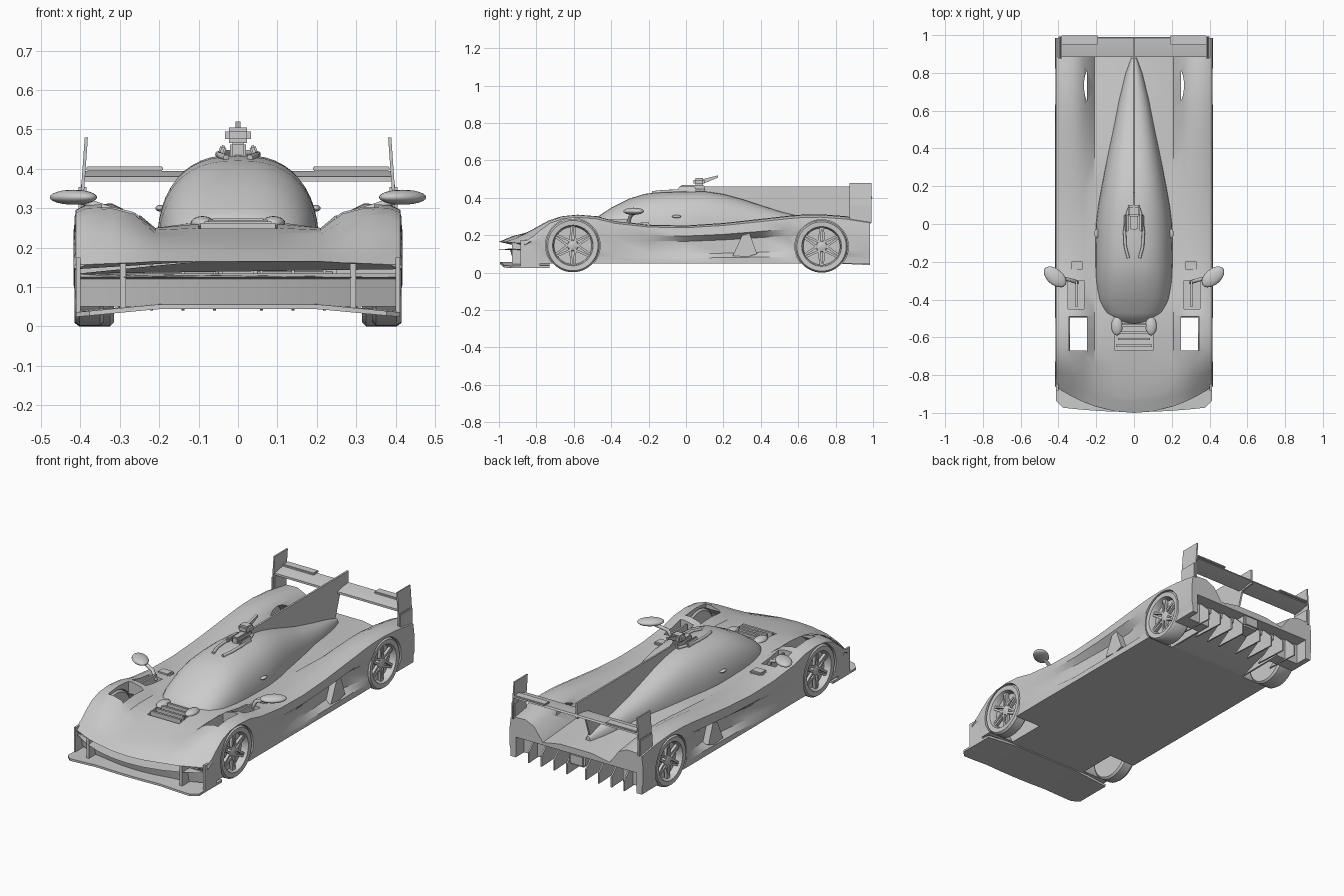
import bpy, bmesh, math
from mathutils import Vector, Matrix

cube = bpy.data.objects.get("Cube")
if cube:
    bpy.data.objects.remove(cube, do_unlink=True)

grey = bpy.data.materials.new("plain_grey")
grey.use_nodes = True
grey.diffuse_color = (0.6, 0.6, 0.6, 1)
for node in grey.node_tree.nodes:
    if node.type == 'BSDF_PRINCIPLED':
        node.inputs["Base Color"].default_value = grey.diffuse_color


def finish(name, bm, angle=35):
    bmesh.ops.recalc_face_normals(bm, faces=bm.faces)
    me = bpy.data.meshes.new(name)
    bm.to_mesh(me)
    bm.free()
    me.materials.append(grey)
    me.shade_smooth()
    me.set_sharp_from_angle(angle=math.radians(angle))
    ob = bpy.data.objects.new(name, me)
    bpy.context.scene.collection.objects.link(ob)
    return ob


def loft(name, rings, angle=35):
    """Skin closed rings of equal length and cap both ends."""
    bm = bmesh.new()
    rows = [[bm.verts.new(p) for p in ring] for ring in rings]
    n = len(rows[0])
    for a, b in zip(rows, rows[1:]):
        for i in range(n):
            j = (i + 1) % n
            bm.faces.new((a[i], a[j], b[j], b[i]))
    bm.faces.new(rows[0])
    bm.faces.new(rows[-1])
    return finish(name, bm, angle)


def plate(name, outline, x0, x1):
    """Extrude a (y, z) outline from x0 to x1."""
    return loft(name, [[(x, y, z) for y, z in outline] for x in (x0, x1)])


def box(name, lo, hi, rot=(0, 0, 0), bevel=0.0):
    lo, hi = Vector(lo), Vector(hi)
    bm = bmesh.new()
    bmesh.ops.create_cube(bm, size=1, matrix=Matrix.Diagonal((*(hi - lo), 1)))
    if bevel:
        bmesh.ops.bevel(bm, geom=bm.edges[:], offset=bevel, segments=2, affect='EDGES')
    ob = finish(name, bm)
    ob.location = (lo + hi) / 2
    ob.rotation_euler = rot
    return ob


def sided_box(name, s, lo, hi, **kw):
    """Box given for the left side, mirrored to the right when s is -1."""
    xs = sorted((s * lo[0], s * hi[0]))
    return box(name, (xs[0], *lo[1:]), (xs[1], *hi[1:]), **kw)


def lathe(name, profile, y, z, s, steps=48):
    """Turn an (x, radius) profile about a wheel axle."""
    turn = [2 * math.pi * i / steps for i in range(steps)]
    return loft(name, [[(s * x, y + r * math.cos(a), z + r * math.sin(a)) for a in turn]
                       for x, r in profile])


def blob(name, loc, scale, rot=0):
    bm = bmesh.new()
    bmesh.ops.create_uvsphere(bm, u_segments=24, v_segments=12, radius=1,
                              matrix=Matrix.Diagonal((*scale, 1)))
    ob = finish(name, bm, 80)
    ob.location, ob.rotation_euler = loc, (0, 0, rot)
    return ob


def tube(name, path, radius):
    cu = bpy.data.curves.new(name, 'CURVE')
    cu.dimensions, cu.bevel_depth, cu.use_fill_caps = '3D', radius, True
    sp = cu.splines.new('POLY')
    sp.points.add(len(path) - 1)
    for pt, co in zip(sp.points, path):
        pt.co = (*co, 1)
    cu.materials.append(grey)
    ob = bpy.data.objects.new(name, cu)
    bpy.context.scene.collection.objects.link(ob)


def cut(target, cutters):
    for c in cutters:
        m = target.modifiers.new("cut", 'BOOLEAN')
        m.operation, m.solver, m.object = 'DIFFERENCE', 'EXACT', c
    bpy.context.view_layer.update()
    dg = bpy.context.evaluated_depsgraph_get()
    me = bpy.data.meshes.new_from_object(target.evaluated_get(dg))
    target.modifiers.clear()
    target.data = me
    me.shade_smooth()
    me.set_sharp_from_angle(angle=math.radians(35))
    for c in cutters:
        bpy.data.objects.remove(c, do_unlink=True)


# Main body: y, centre height, valley height, fender height, underside, waist half width
stations = [
    (-1.0, .165, .165, .16, .125, .41), (-.94, .19, .185, .19, .12, .41),
    (-.92, .197, .193, .2, .05, .41), (-.85, .215, .215, .235, .05, .415),
    (-.75, .235, .235, .278, .05, .418), (-.66, .25, .245, .303, .05, .418),
    (-.58, .26, .25, .311, .05, .418), (-.48, .265, .25, .303, .05, .418),
    (-.38, .26, .25, .277, .05, .415), (-.2, .25, .245, .256, .05, .405),
    (0, .25, .24, .252, .05, .39), (.2, .25, .235, .265, .05, .375),
    (.4, .24, .225, .287, .05, .37), (.54, .235, .215, .303, .05, .4),
    (.62, .23, .21, .31, .05, .418), (.72, .22, .2, .312, .05, .418),
    (.85, .21, .19, .302, .05, .418), (.985, .2, .18, .28, .05, .418)]


def body_ring(y, zc, zv, zf, zb, waist):
    h = zf - zb
    half = [(0, zc), (.1, zc), (.21, zv), (.265, zv + .75 * (zf - zv)), (.32, zf),
            (.385, zf - .003), (.412, zb + .94 * h), (.418, zb + .72 * h),
            (waist, zb + .58 * h), (waist, zb + .25 * h), (.412, zb + .14 * h),
            (.412, zb), (.3, zb), (.2, zb), (.1, zb), (0, zb)]
    full = half + [(-x, z) for x, z in half[-2:0:-1]]
    bow = .8 * max(0, (-.7 - y) / .3)
    return [(x, y + bow * x * x, z) for x, z in full]


body = loft("body", [body_ring(*s) for s in stations])

# Openings: arches, fender vents, nose duct, diffuser tunnel and tail
axles = [("front", -.605, .145, .143, .34), ("rear", .725, .14, .14, .315)]
cutters = [box("nose_duct_cut", (-.1, -.67, .225), (.1, -.53, .5)),
           box("tail_cut", (-.38, .91, 0), (.38, 1.1, .165)),
           plate("diffuser_cut", [(.6, .04), (1.1, .04), (1.1, .2)], -.24, .24)]
for s in (1, -1):
    cutters += [lathe("arch_cut", [(.25, r + .003), (.5, r + .003)], y, z, s)
                for _, y, z, r, _ in axles]
    cutters.append(sided_box("vent_cut", s, (.25, -.67, .15), (.345, -.49, .5)))
    cutters.append(sided_box("slot_cut", s, (.265, -.45, .21), (.35, -.3, .5)))
cut(body, cutters)

# Cockpit bubble flowing into a tapering engine cover: y, half width, top height
canopy = [(-.53, .1, .26), (-.47, .165, .3), (-.4, .19, .347), (-.3, .203, .397),
          (-.22, .206, .421), (-.12, .206, .432), (0, .203, .436), (.1, .19, .435),
          (.2, .172, .42), (.3, .153, .393), (.4, .133, .36), (.5, .112, .328),
          (.65, .083, .29), (.8, .045, .255), (.88, .015, .23)]


def dome(y, w, top, base=.19):
    ring = []
    for i in range(25):
        a = math.pi * i / 24
        c, q = math.cos(a), max(0, math.sin(a))
        ring.append((w * math.copysign(abs(c) ** .8, c), y, base + (top - base) * q ** .8))
    return ring


loft("canopy", [dome(*c) for c in canopy], 60)

# Spine fin
plate("spine_fin", [(0, .41), (.09, .46), (.985, .46), (.985, .37), (.91, .36),
                    (.86, .21), (.1, .3)], -.005, .005)

# Splitter bowed in plan and drooping at the ends
rings = []
for i in range(-12, 13):
    x = .412 * i / 12
    e = abs(x)
    front = -.995 + .16 * e * e + (.03 if abs(i) == 12 else 0)
    z = .044 - .02 * max(0, (e - .2) / .21)
    rings.append([(x, front, z), (x, -.73, z), (x, -.73, z + .014), (x, front, z + .012)])
loft("splitter", rings)

# Nose duct slats
for i in range(4):
    y = -.65 + .035 * i
    box("nose_duct_slat", (-.095 + .01 * i, y, .22), (.095 - .01 * i, y + .012, .262 + .004 * i))

# Roof intake, camera pod and its tail
box("roof_intake", (-.02, -.03, .42), (.02, .1, .468), bevel=.006)
box("camera_pod", (-.033, .04, .466), (.033, .1, .505), bevel=.01)
plate("camera_tail", [(.09, .475), (.17, .508), (.17, .52), (.09, .5)], -.006, .006)

# Rear wing, crash structure and diffuser fins
plate("wing_plane", [(.885, .368), (.94, .372), (.99, .385), (.985, .395), (.93, .39),
                     (.885, .38)], -.39, .39)
box("crash_structure", (-.05, .88, .1), (.05, .985, .17), bevel=.01)
for x in (-.3, -.22, -.14, -.06, .06, .14, .22, .3):
    plate("diffuser_fin", [(.78, .05), (.985, .04), (.985, .1), (.92, .165), (.86, .1)],
          x - .004, x + .004)

for s, side in ((1, "left"), (-1, "right")):
    # Wheels with paired spokes
    for end, y, z, r, x in axles:
        w = .415 - x
        lathe(f"{end}_{side}_wheel",
              [(x, r * .75), (x, r * .93), (x + .01, r), (x + w - .012, r), (.415, r * .94),
               (.413, r * .76), (.405, r * .73), (.375, r * .7)], y, z, s)
        lathe(f"{end}_{side}_hub", [(.37, .03), (.395, .028), (.4, .018)], y, z, s, 20)
        for k in range(6):
            for d in (-.16, .16):
                a = k * math.pi / 3 + d
                mid = r * .44
                b = sided_box(f"{end}_{side}_spoke", s, (.382, -.006, -.045), (.398, .006, .045),
                              rot=(a - d * 1.6, 0, 0))
                b.location.y = y - mid * math.sin(a)
                b.location.z = z + mid * math.cos(a)

    # Mirror and stalk
    blob(f"{side}_mirror", (s * .418, -.28, .328), (.07, .042, .019), s * .7)
    tube(f"{side}_mirror_stalk", [(s * .3, -.31, .25), (s * .325, -.3, .296),
                                  (s * .4, -.28, .32)], .01)
    sided_box(f"{side}_slot_vane", s, (.3, -.44, .2), (.31, -.3, .283))
    sided_box(f"{side}_slot_louvre", s, (.265, -.25, .23), (.34, -.19, .268), bevel=.008)

    # Nose corner fairing and duct rim
    sided_box(f"{side}_fairing_outer", s, (.4, -.885, .035), (.412, -.78, .175))
    sided_box(f"{side}_fairing_inner", s, (.285, -.93, .045), (.3, -.84, .16))
    blob(f"{side}_duct_rim", (s * .09, -.54, .262), (.03, .05, .018))

    # Roof strakes
    tube(f"{side}_roof_strake", [(s * .03, -.18, .428), (s * .046, -.12, .434),
                                 (s * .05, -.04, .437), (s * .04, .04, .44),
                                 (s * .02, .1, .44)], .008)
    sided_box(f"{side}_roof_winglet", s, (.034, -.04, .42), (.05, .05, .46),
              rot=(0, -s * .3, 0), bevel=.004)

    # Side blade, door pin and fender pin
    plate(f"{side}_side_blade", [(.25, .09), (.33, .085), (.38, .1), (.34, .21), (.3, .2)],
          s * .37, s * .408)
    blob(f"{side}_door_pin", (s * .198, -.05, .3), (.012, .025, .008))

    # Wing end plate, foot and upper flap
    sided_box(f"{side}_end_plate", s, (.386, .875, .345), (.394, .992, .48),
              rot=(0, -s * .07, 0))
    sided_box(f"{side}_end_plate_foot", s, (.385, .875, .26), (.405, .992, .36), bevel=.006)
    sided_box(f"{side}_wing_flap", s, (.19, .95, .394), (.385, .997, .406), bevel=.003)
